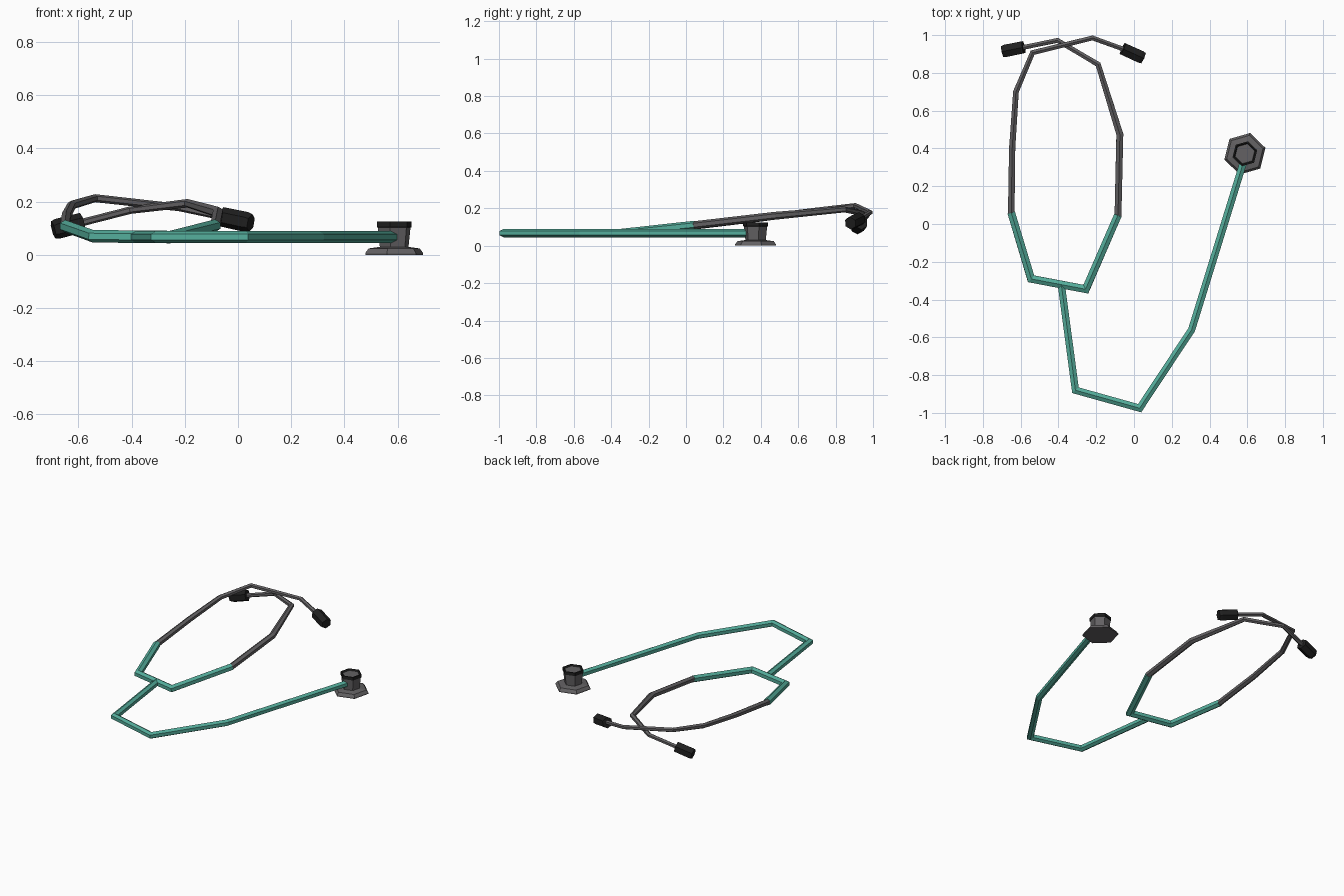
import bpy, bmesh, math
from mathutils import Vector

if "Cube" in bpy.data.objects:
    bpy.data.objects.remove(bpy.data.objects["Cube"])


def material(name, rgb):
    m = bpy.data.materials.new(name)
    m.diffuse_color = (*rgb, 1)
    m.use_nodes = True
    m.node_tree.nodes["Principled BSDF"].inputs["Base Color"].default_value = m.diffuse_color
    return m


TEAL = material("teal rubber", (0.09, 0.42, 0.33))
GREY = material("grey metal", (0.125, 0.12, 0.125))
BLACK = material("black rubber", (0.014, 0.014, 0.014))


def finish(name, bm, mats):
    bmesh.ops.recalc_face_normals(bm, faces=bm.faces)
    me = bpy.data.meshes.new(name)
    bm.to_mesh(me)
    bm.free()
    for m in mats:
        me.materials.append(m)
    ob = bpy.data.objects.new(name, me)
    bpy.context.collection.objects.link(ob)
    return ob


def skin(bm, rings):
    """Join rings of vertices into a capped, faceted skin; returns face bands."""
    bands = []
    for a, b in zip(rings, rings[1:]):
        n = len(a)
        bands.append([bm.faces.new((a[i], a[(i + 1) % n], b[(i + 1) % n], b[i]))
                      for i in range(n)])
    bands.insert(0, [bm.faces.new(rings[0])])
    bands.append([bm.faces.new(rings[-1])])
    return bands


def tube(name, pts, radii, mat, sides=6):
    """Mitred tube along a polyline."""
    pts = [Vector(p) for p in pts]
    dirs = [(b - a).normalized() for a, b in zip(pts, pts[1:])]
    bm = bmesh.new()
    rings = []
    for i, p in enumerate(pts):
        d0, d1 = dirs[max(i - 1, 0)], dirs[min(i, len(dirs) - 1)]
        t = (d0 + d1).normalized()
        u = t.cross(Vector((0, 0, 1))).normalized()
        v = u.cross(t)
        bend = (d1 - d0)
        stretch = 1 / max(t.dot(d0), 0.6) - 1
        bend = bend.normalized() if bend.length > 1e-5 else Vector()
        ring = []
        for k in range(sides):
            a = math.tau * (k + 0.5) / sides
            o = (u * math.cos(a) + v * math.sin(a)) * radii[i]
            o += bend * o.dot(bend) * stretch
            ring.append(bm.verts.new(p + o))
        rings.append(ring)
    skin(bm, rings)
    return finish(name, bm, [mat])


# Long rubber tube from yoke to chest piece
main = [(-0.385, -0.32, 0.067), (-0.31, -0.88, 0.067), (0.03, -0.975, 0.067),
        (0.305, -0.56, 0.067), (0.585, 0.345, 0.067)]
tube("main_tube", main, [0.022] * 5, TEAL)

# Rubber yoke
yoke = [(-0.65, 0.06, 0.108), (-0.545, -0.29, 0.07),
        (-0.255, -0.345, 0.067), (-0.085, 0.047, 0.11)]
tube("yoke_tube", yoke, [0.0235] * 4, TEAL)

# Metal ear tubes, crossing at the top
left = [(-0.65, 0.05, 0.107), (-0.645, 0.40, 0.148), (-0.625, 0.70, 0.187),
        (-0.537, 0.907, 0.213), (-0.22, 0.985, 0.178), (-0.04, 0.92, 0.14)]
right = [(-0.085, 0.037, 0.109), (-0.075, 0.475, 0.16), (-0.19, 0.845, 0.194),
         (-0.405, 0.972, 0.168), (-0.60, 0.932, 0.118)]
tube("left_ear_tube", left, [0.02, 0.019, 0.017, 0.015, 0.014, 0.014], GREY)
tube("right_ear_tube", right, [0.021, 0.021, 0.016, 0.014, 0.014], GREY)

# Ear tips
for name, a, b in (("left_ear_tip", (-0.06, 0.928, 0.143), (0.048, 0.879, 0.12)),
                   ("right_ear_tip", (-0.585, 0.936, 0.122), (-0.694, 0.914, 0.094))):
    a, b = Vector(a), Vector(b)
    tube(name, [a, a.lerp(b, 0.85), b], [0.037, 0.038, 0.034], BLACK)

# Chest piece: hexagonal lathe with a black rim around the top plate
profile = [(0.113, 0.0), (0.113, 0.007), (0.10, 0.024), (0.056, 0.03),
           (0.064, 0.103), (0.068, 0.104), (0.068, 0.125), (0.06, 0.125), (0.054, 0.117)]
bm = bmesh.new()
rings = [[bm.verts.new((0.587 + r * math.cos(math.radians(76 + 60 * k)),
                        0.372 + r * math.sin(math.radians(76 + 60 * k)), z))
          for k in range(6)] for r, z in profile]
for i, band in enumerate(skin(bm, rings)):
    for f in band:
        f.material_index = 1 if 5 <= i <= 8 else 0
finish("chest_piece", bm, [GREY, BLACK])
